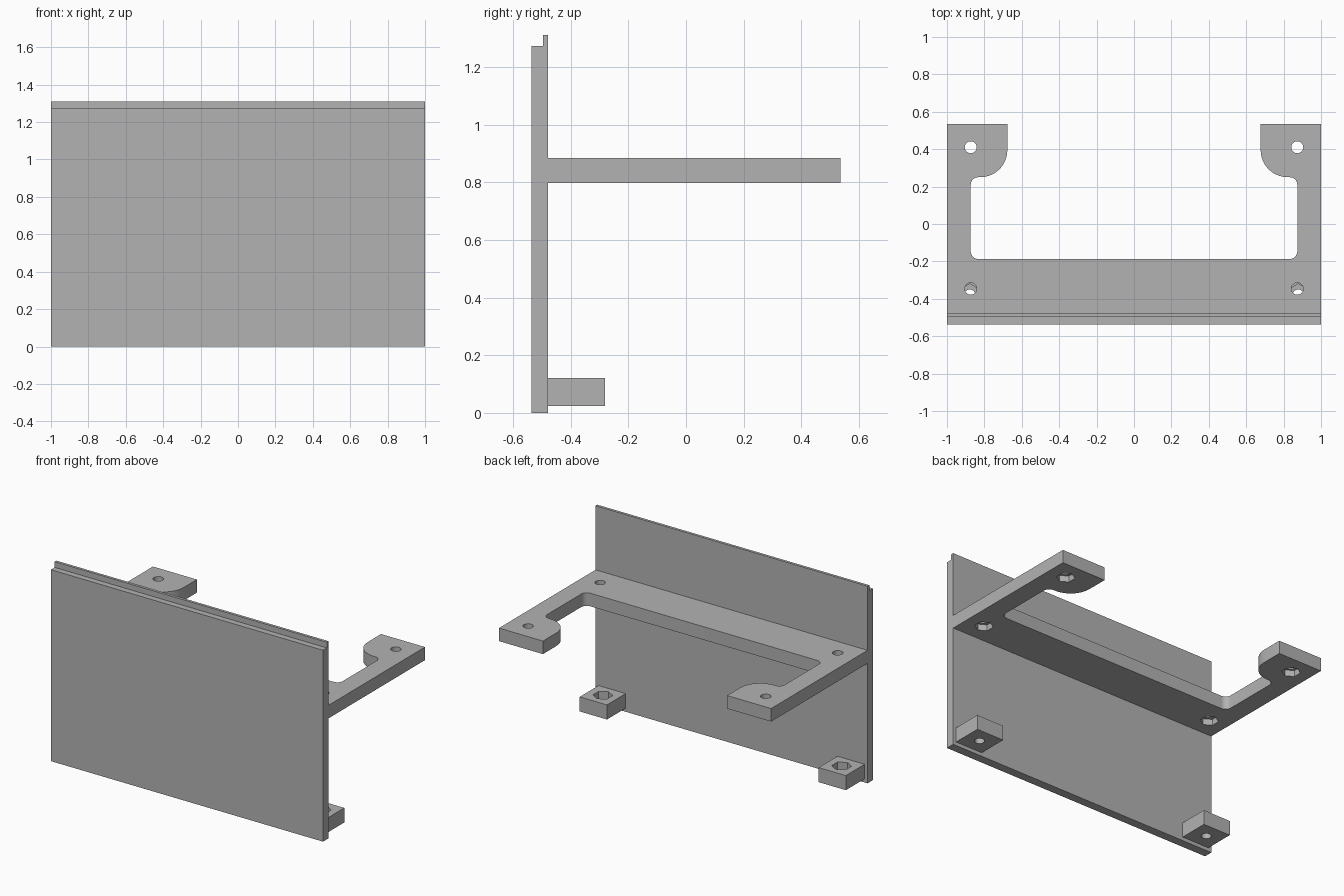
import bpy, bmesh
from math import cos, sin, pi, radians
from mathutils import Vector

cube = bpy.data.objects.get("Cube")
if cube:
    bpy.data.objects.remove(cube, do_unlink=True)

grey = bpy.data.materials.new("light grey")
grey.use_nodes = True
colour = (0.45, 0.45, 0.45, 1)
grey.diffuse_color = colour
grey.node_tree.nodes["Principled BSDF"].inputs["Base Color"].default_value = colour


def prism(name, points, offset):
    """Extrude a closed outline of 3D points along an offset."""
    bm = bmesh.new()
    face = bm.faces.new([bm.verts.new(p) for p in points])
    result = bmesh.ops.extrude_face_region(bm, geom=[face])
    verts = [v for v in result["geom"] if isinstance(v, bmesh.types.BMVert)]
    bmesh.ops.translate(bm, verts=verts, vec=offset)
    bmesh.ops.recalc_face_normals(bm, faces=bm.faces)
    mesh = bpy.data.meshes.new(name)
    bm.to_mesh(mesh)
    bm.free()
    obj = bpy.data.objects.new(name, mesh)
    bpy.context.collection.objects.link(obj)
    mesh.materials.append(grey)
    return obj


def ring(x, y, z, radius, sides):
    return [(x + radius * cos(pi / 2 + 2 * pi * i / sides),
             y + radius * sin(pi / 2 + 2 * pi * i / sides), z) for i in range(sides)]


def rounded(corners, steps=10):
    """Outline from (x, y, radius) square corners, with arcs at the rounded ones."""
    outline = []
    for i, (x, y, r) in enumerate(corners):
        p = Vector((x, y))
        if not r:
            outline.append(p)
            continue
        a = (Vector(corners[i - 1][:2]) - p).normalized() * r
        b = (Vector(corners[(i + 1) % len(corners)][:2]) - p).normalized() * r
        for k in range(steps + 1):
            t = pi / 2 * k / steps
            outline.append(p + a * (1 - sin(t)) + b * (1 - cos(t)))
    return outline


def drill(obj, x, y, bottom, top, radius, sides):
    """Cut a straight hole or a hexagonal nut pocket."""
    cutter = prism("cutter", ring(x, y, bottom, radius, sides), (0, 0, top - bottom))
    cutter.hide_render = True
    mod = obj.modifiers.new("hole", "BOOLEAN")
    mod.operation = "DIFFERENCE"
    mod.solver = "EXACT"
    mod.object = cutter
    bpy.context.view_layer.objects.active = obj
    bpy.ops.object.modifier_apply(modifier=mod.name)
    bpy.data.objects.remove(cutter, do_unlink=True)


FRONT, BACK, END = -0.536, -0.478, 0.535

# Front panel with a thin lip along the top of its back
section = [(FRONT, 0), (BACK, 0), (BACK, 1.31), (-0.496, 1.31), (-0.496, 1.272), (FRONT, 1.272)]
panel = prism("front_panel", [(-1, y, z) for y, z in section], (2, 0, 0))

# U-shaped shelf with rounded tabs at the ends of its arms
LOW, HIGH = 0.797, 0.884
half = [(1, BACK, 0), (1, END, 0), (0.677, END, 0), (0.677, 0.25, 0.145),
        (0.873, 0.25, 0.04), (0.873, -0.187, 0.04)]
corners = half + [(-x, y, r) for x, y, r in reversed(half)]
shelf = prism("shelf", [(p.x, p.y, LOW) for p in rounded(corners)], (0, 0, HIGH - LOW))

# Screw holes through the shelf, with nut pockets underneath
for side in (-1, 1):
    for y in (-0.346, 0.41):
        drill(shelf, side * 0.873, y, LOW - 0.1, HIGH + 0.1, 0.032, 24)
        drill(shelf, side * 0.873, y, LOW - 0.1, LOW + 0.04, 0.056, 6)

# Lower mounting blocks, with nut pockets on top
parts = [panel, shelf]
for side, label in ((1, "left"), (-1, "right")):
    x, y = side * 0.878, -0.38
    outline = [(x + dx, yy, 0.024) for dx, yy in
               ((-0.1, BACK), (0.1, BACK), (0.1, -0.281), (-0.1, -0.281))]
    block = prism(label + "_mounting_block", outline, (0, 0, 0.097))
    drill(block, x, y, -0.1, 0.2, 0.03, 24)
    drill(block, x, y, 0.07, 0.2, 0.06, 6)
    parts.append(block)

# Smooth the arcs and keep the edges sharp
for obj in parts:
    bpy.ops.object.select_all(action="DESELECT")
    obj.select_set(True)
    bpy.context.view_layer.objects.active = obj
    bpy.ops.object.shade_smooth_by_angle(angle=radians(30))
